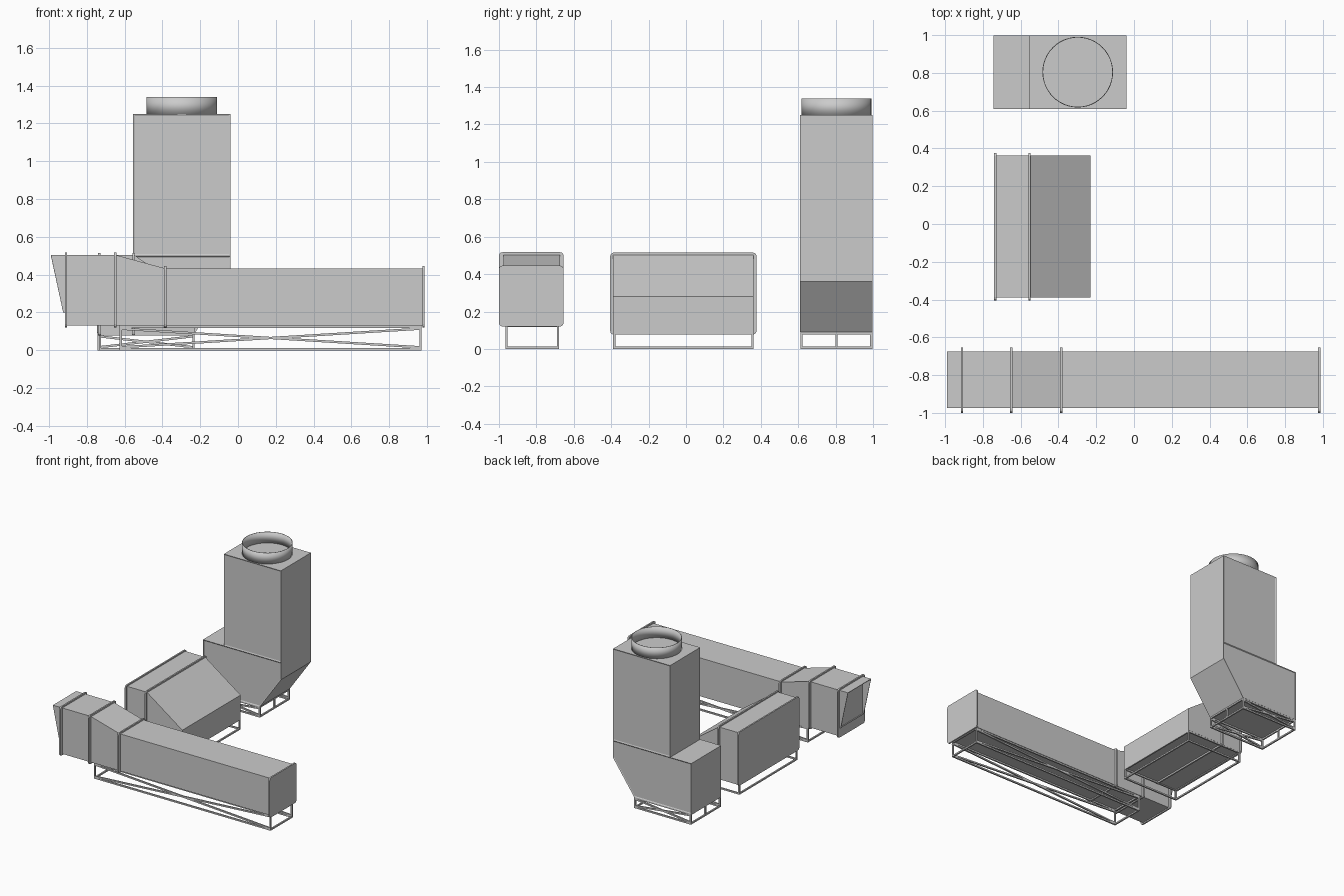
import bpy, bmesh
from math import pi
from mathutils import Vector, Matrix

cube = bpy.data.objects.get("Cube")
if cube:
    bpy.data.objects.remove(cube, do_unlink=True)


def finish(name, bm):
    bmesh.ops.recalc_face_normals(bm, faces=bm.faces)
    mesh = bpy.data.meshes.new(name)
    bm.to_mesh(mesh)
    bm.free()
    obj = bpy.data.objects.new(name, mesh)
    bpy.context.collection.objects.link(obj)
    return obj


def prism(name, profile, y0, y1, inset=0):
    """Extrude an xz outline along y, optionally with recessed side panels."""
    bm = bmesh.new()
    face = bm.faces.new([bm.verts.new((x, y0, z)) for x, z in profile])
    moved = bmesh.ops.extrude_face_region(bm, geom=[face])["geom"]
    verts = [g for g in moved if isinstance(g, bmesh.types.BMVert)]
    bmesh.ops.translate(bm, verts=verts, vec=(0, y1 - y0, 0))
    bmesh.ops.recalc_face_normals(bm, faces=bm.faces)
    if inset:
        sides = [f for f in bm.faces if abs(f.normal.y) > 0.9]
        bmesh.ops.inset_individual(bm, faces=sides, thickness=inset, depth=-0.004)
    return finish(name, bm)


def box_outline(x0, x1, z0, z1):
    return [(x0, z0), (x1, z0), (x1, z1), (x0, z1)]


def flange(name, x, y0, y1, z0, z1):
    """Thin plate across x with rounded corners."""
    bm = bmesh.new()
    size = Matrix.Diagonal((0.012, y1 - y0, z1 - z0, 1))
    centre = Matrix.Translation((x, (y0 + y1) / 2, (z0 + z1) / 2))
    bmesh.ops.create_cube(bm, size=1, matrix=centre @ size)
    corners = [e for e in bm.edges
               if abs(e.verts[0].co.x - e.verts[1].co.x) > 0.005]
    bmesh.ops.bevel(bm, geom=corners, offset=0.018, segments=3, affect='EDGES', profile=0.5)
    return finish(name, bm)


def bar(bm, a, b, t=0.012):
    a, b = Vector(a), Vector(b)
    d = b - a
    matrix = (Matrix.Translation((a + b) / 2) @ d.to_track_quat('Z', 'Y').to_matrix().to_4x4()
              @ Matrix.Diagonal((t, t, d.length + t, 1)))
    bmesh.ops.create_cube(bm, size=1, matrix=matrix)


def stand(name, xs, ys, top, braced):
    """Open frame of legs, ground rails, top rails and cross braces."""
    bm = bmesh.new()
    lo, hi = 0.006, top - 0.006
    for x in xs:
        for y in ys:
            bar(bm, (x, y, lo), (x, y, hi))
        for z in (lo, hi):
            bar(bm, (x, ys[0], z), (x, ys[-1], z))
    for y in (ys[0], ys[-1]):
        for z in (lo, hi):
            bar(bm, (xs[0], y, z), (xs[-1], y, z))
        if braced:
            bar(bm, (xs[0], y, lo + 0.01), (xs[-1], y, hi - 0.01))
            bar(bm, (xs[0], y, hi - 0.01), (xs[-1], y, lo + 0.01))
    return finish(name, bm)


# Long front duct in three sections
prism("inlet_section", box_outline(-0.91, -0.65, 0.13, 0.505), -0.975, -0.675)
prism("taper_section", [(-0.65, 0.13), (-0.385, 0.13), (-0.385, 0.433), (-0.65, 0.505)],
      -0.975, -0.675)
prism("long_duct", box_outline(-0.385, 0.98, 0.13, 0.433), -0.975, -0.675)
for i, (x, top) in enumerate([(-0.91, 0.517), (-0.65, 0.517), (-0.385, 0.445), (0.981, 0.445)]):
    flange(f"duct_flange_{i + 1}", x, -1.0, -0.655, 0.12, top)

# Inlet hood, open on its sloping face
bm = bmesh.new()
outline = [(-0.91, 0.2), (-0.91, 0.505), (-0.99, 0.505), (-0.925, 0.2)]
near, far = ([bm.verts.new((x, y, z)) for x, z in outline] for y in (-0.975, -0.675))
bm.faces.new(near)
bm.faces.new(far)
for i, j in ((0, 1), (1, 2), (3, 0)):
    bm.faces.new((near[i], near[j], far[j], far[i]))
hood = finish("inlet_hood", bm)
sheet = hood.modifiers.new("sheet", 'SOLIDIFY')
sheet.thickness = 0.006
sheet.offset = -1

stand("long_duct_stand", (-0.62, 0.965), (-0.96, -0.685), 0.13, True)

# Middle unit: box with a sloping outlet
prism("middle_box", box_outline(-0.735, -0.55, 0.085, 0.505), -0.39, 0.362)
prism("middle_slope", [(-0.55, 0.09), (-0.23, 0.09), (-0.23, 0.28), (-0.55, 0.505)],
      -0.39, 0.362)
for i, x in enumerate((-0.734, -0.553)):
    flange(f"middle_flange_{i + 1}", x, -0.405, 0.377, 0.077, 0.515)
stand("middle_stand", (-0.73, -0.236), (-0.383, 0.355), 0.09, False)

# Tower: offset lower chamber below an upright stack
prism("tower_base", [(-0.745, 0.09), (-0.23, 0.09), (-0.04, 0.36), (-0.04, 0.5), (-0.745, 0.5)],
      0.61, 0.998, 0.008)
prism("tower_stack", box_outline(-0.555, -0.04, 0.5, 1.25), 0.61, 0.998, 0.014)
stand("tower_stand", (-0.737, -0.236), (0.617, 0.804, 0.991), 0.09, True)

# Round outlet collar, open at the top
bm = bmesh.new()
rim = bmesh.ops.create_circle(bm, segments=48, radius=0.187,
                              matrix=Matrix.Translation((-0.298, 0.804, 1.245)))["verts"]
raised = bmesh.ops.extrude_edge_only(bm, edges=bm.edges[:])["geom"]
bmesh.ops.translate(bm, verts=[g for g in raised if isinstance(g, bmesh.types.BMVert)],
                    vec=(0, 0, 0.095))
collar = finish("outlet_collar", bm)
wall = collar.modifiers.new("wall", 'SOLIDIFY')
wall.thickness = 0.004
wall.offset = -1
bpy.context.view_layer.objects.active = collar
collar.select_set(True)
bpy.ops.object.shade_smooth_by_angle(angle=pi / 6)
collar.select_set(False)
